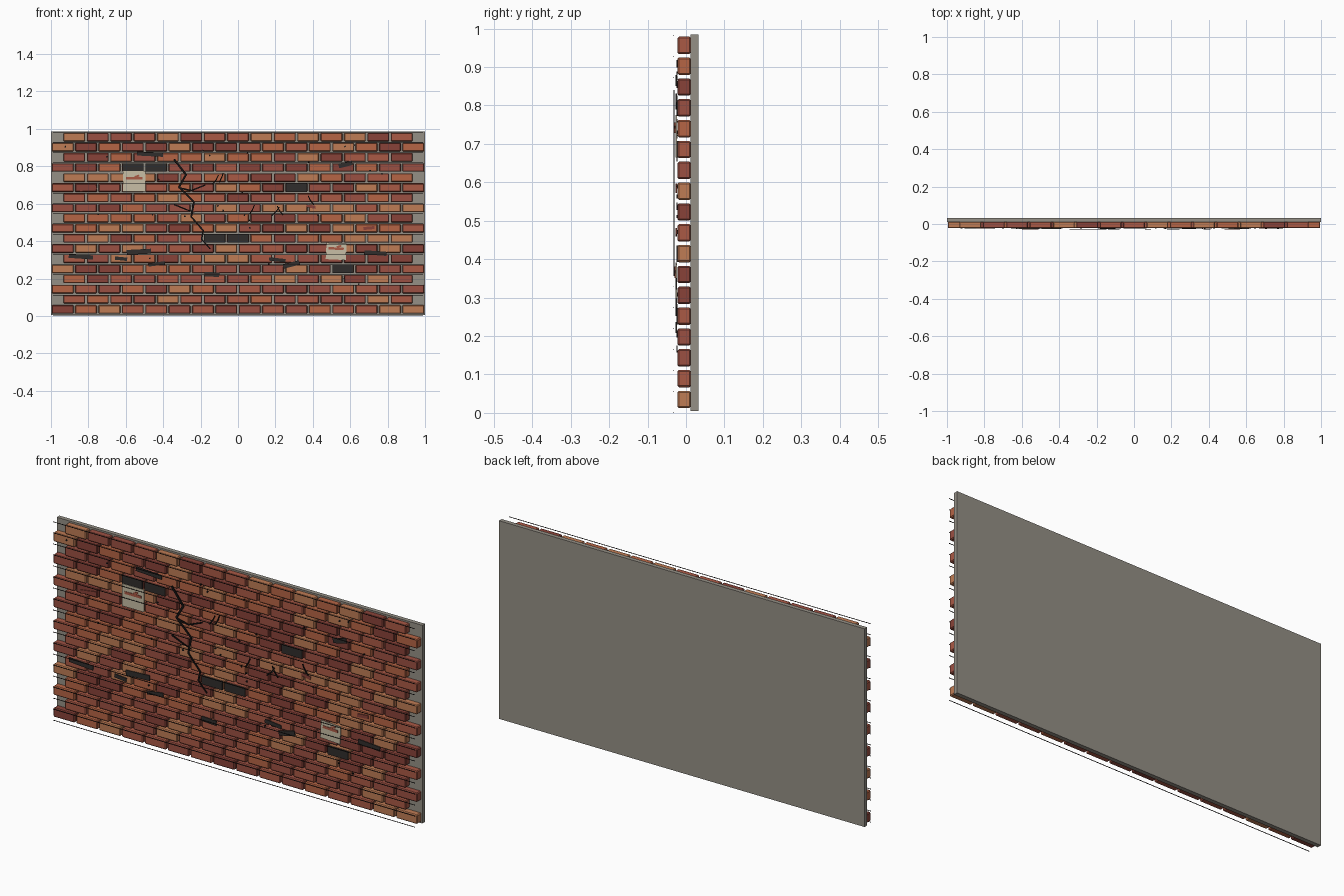
import bpy, bmesh, math, random
from mathutils import Matrix, Vector

if "Cube" in bpy.data.objects:
    bpy.data.objects.remove(bpy.data.objects["Cube"])

random.seed(7)
ROWS, PITCH, Z0 = 18, 0.0542, 0.035
BW, BH = 0.116, 0.045


def material(name, rgb):
    m = bpy.data.materials.new(name)
    m.diffuse_color = (*rgb, 1)
    m.use_nodes = True
    m.node_tree.nodes["Principled BSDF"].inputs["Base Color"].default_value = m.diffuse_color
    return m


BRICKS = [material("brick_%d" % i, c) for i, c in enumerate([
    (0.40, 0.10, 0.06), (0.47, 0.13, 0.06), (0.25, 0.055, 0.04),
    (0.52, 0.20, 0.09), (0.33, 0.08, 0.055)])]
MORTAR = material("mortar", (0.30, 0.28, 0.24))
DARK = material("dark", (0.03, 0.027, 0.025))
BLACK = material("black", (0.008, 0.007, 0.007))
PAPER = material("paper", (0.58, 0.52, 0.38))


def add_box(bm, centre, size, angle=0.0, mat=0, bevel=0.0):
    """Box turned by angle in the plane of the wall."""
    m = (Matrix.Translation(centre) @ Matrix.Rotation(-angle, 4, 'Y')
         @ Matrix.Diagonal((*size, 1)))
    part = bmesh.new()
    bmesh.ops.create_cube(part, size=1, matrix=m)
    if bevel:
        bmesh.ops.bevel(part, geom=part.edges[:], offset=bevel, segments=1,
                        affect='EDGES')
    for f in part.faces:
        f.material_index = mat
    tmp = bpy.data.meshes.new("tmp")
    part.to_mesh(tmp)
    part.free()
    bm.from_mesh(tmp)
    bpy.data.meshes.remove(tmp)


def finish(name, bm, mats):
    me = bpy.data.meshes.new(name)
    bm.to_mesh(me)
    bm.free()
    for m in mats:
        me.materials.append(m)
    ob = bpy.data.objects.new(name, me)
    bpy.context.collection.objects.link(ob)
    return ob


def boxes(name, items, y, depth, mat):
    """Flat pieces given as x, z, width, height, angle in degrees."""
    bm = bmesh.new()
    for x, z, w, h, a in items:
        add_box(bm, (x, y, z), (w, depth, h), math.radians(a))
    return finish(name, bm, [mat])


def crack(name, points, width, y=-0.031):
    """Jagged line of thin boxes, getting thinner to its end."""
    bm = bmesh.new()
    for i, (a, b) in enumerate(zip(points, points[1:])):
        d = Vector(b) - Vector(a)
        w = width * (1 - 0.5 * i / len(points))
        add_box(bm, ((a[0] + b[0]) / 2, y, (a[1] + b[1]) / 2),
                (d.length + w * 0.5, 0.003, w), math.atan2(d.y, d.x))
    return finish(name, bm, [BLACK])


# Mortar backing slab
boxes("mortar_backing", [(0, 0.495, 2.0, 0.98, 0)], 0.0225, 0.021, MORTAR)

# Brick courses in running bond
for r in range(ROWS):
    bm = bmesh.new()
    n = 16 - r % 2
    for i in range(n):
        x = (i - (n - 1) / 2) * 0.125
        add_box(bm, (x, -0.005, Z0 + r * PITCH), (BW, 0.035, BH),
                mat=random.randrange(5), bevel=0.004)
    finish("brick_course_%02d" % (r + 1), bm, BRICKS)

# Thin dark lines floating over the bed joints
boxes("joint_lines", [(0, 0.0012 + i * 0.0545, 1.98, 0.0024, 0)
                      for i in range(ROWS + 1)], -0.032, 0.002, BLACK)

# Sooty brick faces
boxes("dark_bricks", [(x, Z0 + r * PITCH, 0.112, 0.043, 0) for x, r in [
    (-0.5625, 14), (-0.4375, 14), (0.3125, 12), (-0.125, 7), (0, 7),
    (0.5625, 4)]], -0.0225, 0.005, DARK)

# Chipped dark patches
boxes("dark_patches", [
    (-0.47, 0.865, 0.14, 0.022, -3), (0.575, 0.81, 0.075, 0.024, 14),
    (-0.84, 0.317, 0.13, 0.022, -4), (-0.625, 0.306, 0.065, 0.018, -6),
    (-0.53, 0.343, 0.13, 0.026, 3), (-0.435, 0.278, 0.09, 0.018, 7),
    (-0.14, 0.222, 0.08, 0.024, -3), (0.21, 0.30, 0.09, 0.018, -6),
    (0.285, 0.275, 0.09, 0.024, 14), (0.735, 0.336, 0.12, 0.022, -4),
], -0.0255, 0.004, DARK)
boxes("red_chips", [(-0.8, 0.68, 0.09, 0.018, 8), (0.39, 0.585, 0.05, 0.016, -10),
                    (0.7, 0.47, 0.06, 0.016, 5)], -0.025, 0.004, BRICKS[2])

# Main crack with side branches
crack("main_crack", [(-0.34, 0.835), (-0.278, 0.755), (-0.315, 0.69),
                     (-0.235, 0.61), (-0.25, 0.53), (-0.185, 0.455),
                     (-0.195, 0.41), (-0.15, 0.36)], 0.011)
crack("crack_branch_upper", [(-0.315, 0.685), (-0.25, 0.67), (-0.175, 0.70)], 0.008)
crack("crack_branch_lower", [(-0.34, 0.595), (-0.28, 0.57), (-0.235, 0.555)], 0.007)
for i, (x, z, dx) in enumerate([(-0.12, 0.73, 0.015), (-0.09, 0.74, 0.01),
                                (0.075, 0.57, 0.012), (0.2, 0.56, 0.02),
                                (0.225, 0.565, -0.015), (0.39, 0.62, -0.015)]):
    crack("small_crack_%d" % (i + 1), [(x - dx, z - 0.025), (x + dx * 0.3, z),
                                       (x + dx, z + 0.022)], 0.006)

# Small pits scattered over the wall
boxes("pits", [(random.uniform(-0.95, 0.95), random.uniform(0.05, 0.93),
                0.009, 0.007, random.uniform(0, 90)) for _ in range(28)],
      -0.0235, 0.003, BLACK)

# Paper sheets with a faded smear
for n, (x, z, w, h, a) in enumerate([(-0.555, 0.72, 0.12, 0.11, 0),
                                     (0.525, 0.345, 0.108, 0.088, -3)]):
    boxes("paper_sheet_%d" % (n + 1), [(x, z, w, h, a)], -0.0255, 0.004, PAPER)
    boxes("paper_smear_%d" % (n + 1), [(x, z + 0.015, w * 0.75, 0.013, a),
                                       (x + 0.015, z + 0.027, 0.025, 0.01, a + 20)],
          -0.0285, 0.002, BRICKS[0])
